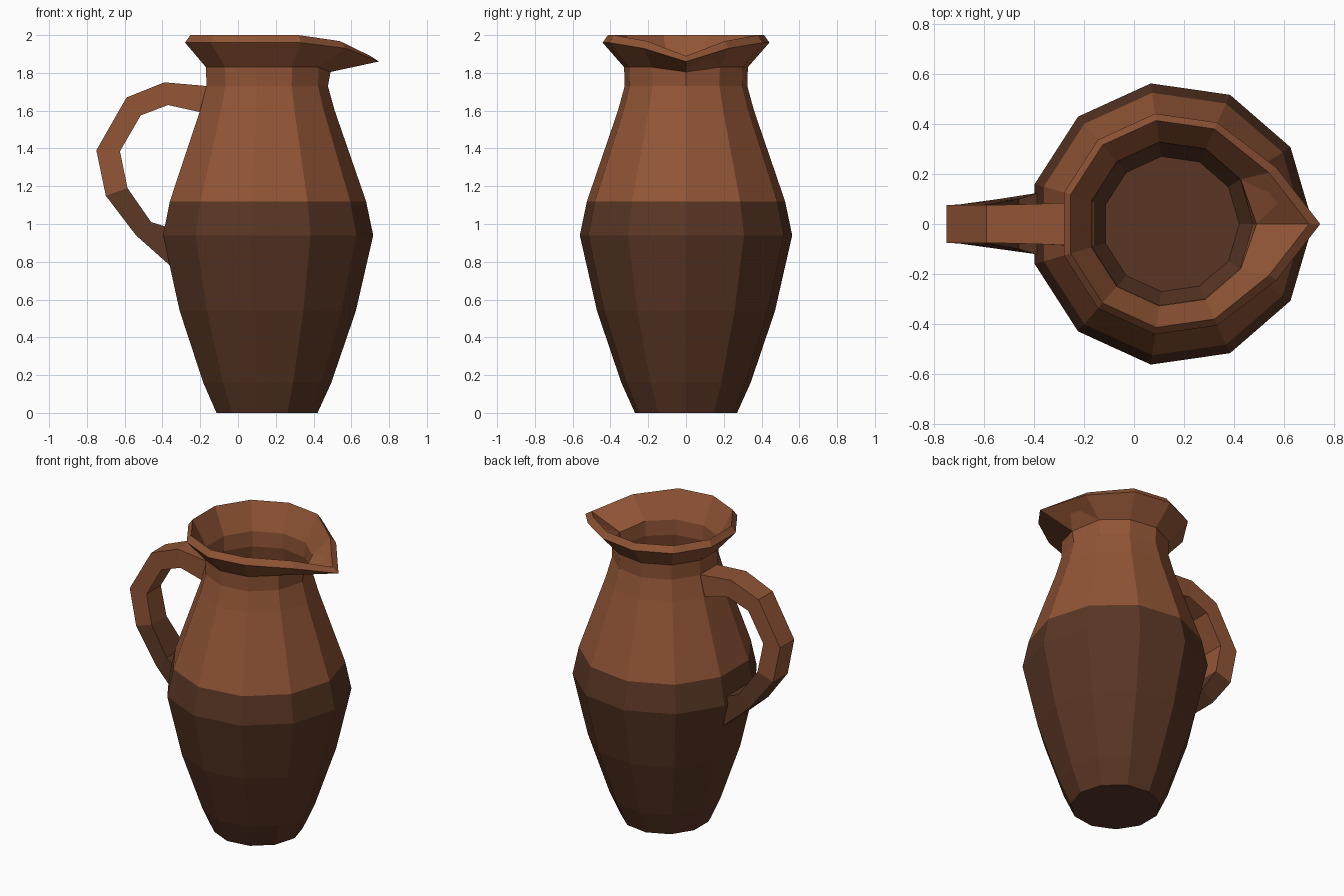
import bpy
import bmesh
from math import cos, sin, tau
from mathutils import Vector

cube = bpy.data.objects.get("Cube")
if cube:
    bpy.data.objects.remove(cube, do_unlink=True)

SIDES = 11
CENTRE_X = 0.148
GLAZE_HEIGHT = 1.12


def material(name, colour):
    mat = bpy.data.materials.new(name)
    mat.use_nodes = True
    mat.diffuse_color = (*colour, 1)
    mat.node_tree.nodes["Principled BSDF"].inputs["Base Color"].default_value = (*colour, 1)
    return mat


clay = material("light clay", (0.285, 0.091, 0.037))
glaze = material("dark brown glaze", (0.102, 0.037, 0.018))


def finish(name, bm):
    """Colour everything below the glaze line dark and make the object."""
    bm.normal_update()
    for face in bm.faces:
        face.smooth = False
        face.material_index = int(face.calc_center_median().z < GLAZE_HEIGHT)
    mesh = bpy.data.meshes.new(name)
    bm.to_mesh(mesh)
    bm.free()
    mesh.materials.append(clay)
    mesh.materials.append(glaze)
    obj = bpy.data.objects.new(name, mesh)
    bpy.context.collection.objects.link(obj)
    return obj


def ring(bm, radius, z):
    return [bm.verts.new((CENTRE_X + radius * cos(tau * i / SIDES),
                          radius * sin(tau * i / SIDES), z)) for i in range(SIDES)]


def bridge(bm, low, high):
    n = len(low)
    for i in range(n):
        j = (i + 1) % n
        bm.faces.new((low[i], low[j], high[j], high[i]))


def pull_spout(loop, tip, shoulder):
    """Drag the front point and its two neighbours into a pouring lip."""
    loop[0].co = Vector((tip[0], 0, tip[1]))
    x, y, z = shoulder
    loop[1].co = Vector((x, y, z))
    loop[-1].co = Vector((x, -y, z))


# Jug body: open shell of stacked rings (radius, height)
bm = bmesh.new()
profile = [(0.273, 0), (0.346, 0.16), (0.476, 0.54), (0.568, 0.94),
           (0.53, GLAZE_HEIGHT), (0.364, 1.6), (0.328, 1.73), (0.331, 1.83)]
rings = [ring(bm, r, z) for r, z in profile]
for low, high in zip(rings, rings[1:]):
    bridge(bm, low, high)
bm.faces.new(rings[0][::-1])

# Flared rim with a thick lip and a pointed spout
neck = rings[-1]
neck[0].co = Vector((0.49, 0, 1.805))
lip_outer = ring(bm, 0.446, 1.96)
lip_top = ring(bm, 0.418, 2.0)
pull_spout(lip_outer, (0.745, 1.86), (0.57, 0.225, 1.93))
pull_spout(lip_top, (0.70, 1.89), (0.54, 0.205, 1.968))
bridge(bm, neck, lip_outer)
bridge(bm, lip_outer, lip_top)
bridge(bm, lip_top, neck)
finish("jug_body", bm)

# Handle: rectangular section (outer x, z, inner x, z, half width)
bm = bmesh.new()
sections = [(-0.16, 1.73, -0.19, 1.59, 0.09), (-0.39, 1.75, -0.37, 1.63, 0.08),
            (-0.59, 1.67, -0.515, 1.575, 0.075), (-0.75, 1.39, -0.625, 1.385, 0.075),
            (-0.70, 1.15, -0.585, 1.19, 0.078), (-0.54, 0.94, -0.46, 1.01, 0.1),
            (-0.36, 0.78, -0.38, 0.985, 0.125)]
loops = []
for ox, oz, ix, iz, w in sections:
    corners = [(ox, -w, oz), (ox, w, oz), (ix, w, iz), (ix, -w, iz)]
    loops.append([bm.verts.new(c) for c in corners])
for a, b in zip(loops, loops[1:]):
    bridge(bm, a, b)
bm.faces.new(loops[0])
bm.faces.new(loops[-1])
bmesh.ops.recalc_face_normals(bm, faces=bm.faces[:])
finish("handle", bm)
